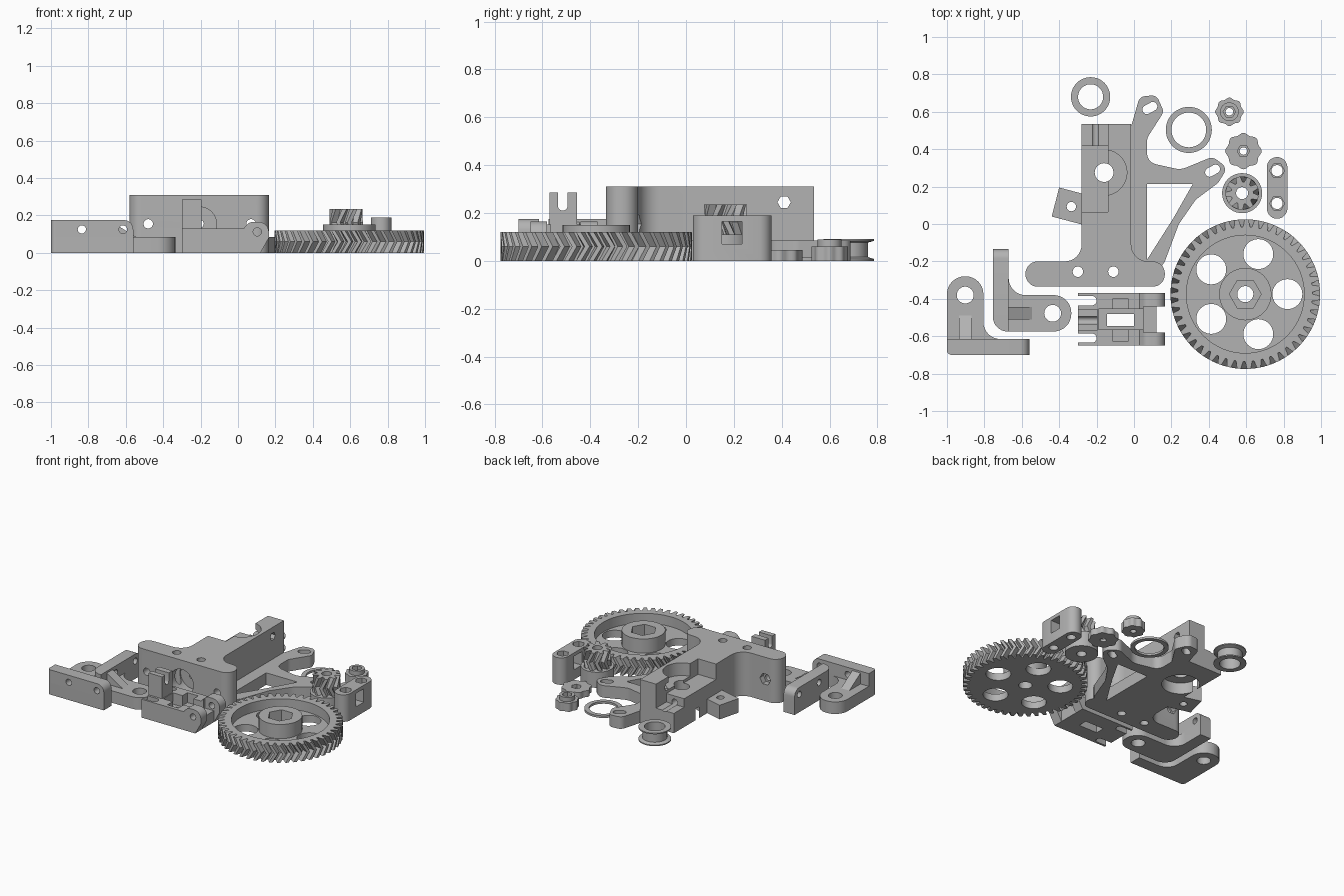
import bpy, bmesh, math
from mathutils import Vector

if "Cube" in bpy.data.objects:
    bpy.data.objects.remove(bpy.data.objects["Cube"])

grey = bpy.data.materials.new("plastic grey")
grey.use_nodes = True
grey.diffuse_color = (0.45, 0.45, 0.45, 1)
grey.node_tree.nodes["Principled BSDF"].inputs["Base Color"].default_value = (0.45, 0.45, 0.45, 1)


# ---- helpers ----
def finish_mesh(name, bm):
    bmesh.ops.recalc_face_normals(bm, faces=bm.faces)
    mesh = bpy.data.meshes.new(name)
    bm.to_mesh(mesh)
    bm.free()
    mesh.materials.append(grey)
    obj = bpy.data.objects.new(name, mesh)
    bpy.context.collection.objects.link(obj)
    return obj


def loft(name, rings, closed=False):
    """Skin a stack of equal point rings; cap the ends unless closed."""
    bm = bmesh.new()
    vs = [[bm.verts.new(p) for p in ring] for ring in rings]
    n = len(vs[0])
    pairs = list(zip(vs, vs[1:])) + ([(vs[-1], vs[0])] if closed else [])
    for a, b in pairs:
        for i in range(n):
            j = (i + 1) % n
            bm.faces.new((a[i], a[j], b[j], b[i]))
    if not closed:
        bm.faces.new(vs[0])
        bm.faces.new(vs[-1])
    return finish_mesh(name, bm)


def prism(name, pts, lo, hi, axis="z"):
    """Extrude an outline: z uses (x, y), y uses (x, z), x uses (y, z)."""
    place = {"z": lambda a, b, c: (a, b, c),
             "y": lambda a, b, c: (a, c, b),
             "x": lambda a, b, c: (c, a, b)}[axis]
    return loft(name, [[place(p[0], p[1], c) for p in pts] for c in (lo, hi)])


def circle(x, y, r, n=40, wave=0.0, lobes=0):
    out = []
    for i in range(n):
        t = 2 * math.pi * i / n
        q = r * (1 + wave * math.cos(lobes * t))
        out.append((x + q * math.cos(t), y + q * math.sin(t)))
    return out


def rect(x0, x1, y0, y1):
    return [(x0, y0), (x1, y0), (x1, y1), (x0, y1)]


def fillet(pts, steps=8):
    """Round each (x, y, radius) corner of an outline."""
    out = []
    for i, (x, y, r) in enumerate(pts):
        p = Vector((x, y))
        if r == 0:
            out.append((x, y))
            continue
        a = (Vector(pts[i - 1][:2]) - p).normalized()
        b = (Vector(pts[(i + 1) % len(pts)][:2]) - p).normalized()
        half = a.angle(b) / 2
        centre = p + (a + b).normalized() * r / math.sin(half)
        start = p + a * r / math.tan(half) - centre
        end = p + b * r / math.tan(half) - centre
        sweep = start.angle_signed(end)
        for k in range(steps + 1):
            t = -sweep * k / steps
            c, s = math.cos(t), math.sin(t)
            out.append((centre.x + start.x * c - start.y * s, centre.y + start.x * s + start.y * c))
    return out


def slot(x, y, half, r, angle):
    """Outline of a round-ended slot."""
    out = []
    for i in range(24):
        t = math.pi * (i + 0.5) / 12
        px, py = r * math.cos(t) + math.copysign(half, math.cos(t)), r * math.sin(t)
        out.append((x + px * math.cos(angle) - py * math.sin(angle),
                    y + px * math.sin(angle) + py * math.cos(angle)))
    return out


def combine(obj, tools, op="DIFFERENCE"):
    for tool in tools:
        mod = obj.modifiers.new("bool", "BOOLEAN")
        mod.operation, mod.solver, mod.object = op, "EXACT", tool
        bpy.context.view_layer.objects.active = obj
        bpy.ops.object.modifier_apply(modifier=mod.name)
        bpy.data.objects.remove(tool)


def cut(obj, pts, lo, hi, axis="z"):
    combine(obj, [prism("cutter", pts, lo, hi, axis)])


def add(obj, pts, lo, hi, axis="z"):
    combine(obj, [prism("extra", pts, lo, hi, axis)], "UNION")


def herringbone(name, x, y, root, tip, teeth, z0, z1, twist):
    rings = []
    for z, turn in ((z0, 0), ((z0 + z1) / 2, twist), (z1, 0)):
        ring = []
        for i in range(teeth):
            for f, r in ((0, root), (0.22, root), (0.42, tip), (0.8, tip)):
                t = 2 * math.pi * (i + f) / teeth + turn
                ring.append((x + r * math.cos(t), y + r * math.sin(t), z))
        rings.append(ring)
    return loft(name, rings)


def lathe(name, x, y, profile, n=48):
    return loft(name, [[(x + r * math.cos(2 * math.pi * i / n), y + r * math.sin(2 * math.pi * i / n), z)
                        for i in range(n)] for r, z in profile], closed=True)


# ---- large gear: recessed web, hub, five holes ----
gx, gy = 0.595, -0.375
gear = herringbone("large_gear", gx, gy, 0.36, 0.4, 47, 0, 0.12, 0.09)
cut(gear, circle(gx, gy, 0.315, 64), 0.05, 0.3)
add(gear, circle(gx, gy, 0.14), 0.02, 0.15)
cut(gear, circle(gx, gy, 0.085, 6), 0.07, 0.3)
cut(gear, circle(gx, gy, 0.043), -0.1, 0.3)
for k in range(5):
    t = 2 * math.pi * k / 5
    cut(gear, circle(gx + 0.225 * math.cos(t), gy + 0.225 * math.sin(t), 0.08), -0.1, 0.3)

# ---- small gear on its collar ----
px, py = 0.578, 0.165
pinion = herringbone("small_gear", px, py, 0.06, 0.09, 9, 0.09, 0.235, -0.4)
add(pinion, circle(px, py, 0.107), 0, 0.11)
cut(pinion, circle(px, py, 0.032), -0.1, 0.3)

# ---- nut block with a window ----
block = prism("nut_block", slot(0.765, 0.193, 0.11, 0.055, math.pi / 2), 0, 0.19)
for y in (0.285, 0.11):
    cut(block, circle(0.765, y, 0.03, 24), -0.1, 0.3)
    cut(block, circle(0.765, y, 0.04, 6), 0.14, 0.3)
cut(block, rect(0.15, 0.235, 0.07, 0.165), 0.6, 0.9, "x")

# ---- lobed knobs ----
for name, x, y, r, h, boss in (("tall_knob", 0.51, 0.6, 0.072, 0.06, 0.09),
                               ("flat_knob", 0.585, 0.39, 0.092, 0.045, 0)):
    knob = prism(name, circle(x, y, r, 64, 0.06, 8), 0, h)
    if boss:
        add(knob, circle(x, y, 0.05), 0.02, boss)
    cut(knob, circle(x, y, 0.033, 6), 0.02, 0.3)
    cut(knob, circle(x, y, 0.02, 20), -0.1, 0.3)

# ---- washer ring and flanged spool ----
lathe("washer_ring", 0.293, 0.503, [(0.093, 0), (0.123, 0), (0.123, 0.015), (0.093, 0.015)])
lathe("flanged_spool", -0.232, 0.68, [(0.067, 0), (0.105, 0), (0.105, 0.008), (0.08, 0.016),
                                     (0.08, 0.076), (0.105, 0.084), (0.105, 0.092), (0.067, 0.092)])

# ---- main body: mounting bar and trunk ----
body = prism("main_body", fillet([(-0.58, -0.335, 0.065), (0.165, -0.335, 0.065), (0.165, -0.2, 0.065),
                                  (-0.015, -0.2, 0.09), (-0.015, 0.535, 0), (-0.28, 0.535, 0),
                                  (-0.28, -0.2, 0.09), (-0.58, -0.2, 0.065)]), 0, 0.31)
# low motor plate with strut
plate = [(-0.1, -0.3, 0), (0.1, -0.3, 0), (0.165, -0.2, 0), (0.24, 0, 0), (0.33, 0.13, 0.1),
         (0.45, 0.22, 0.05), (0.5, 0.3, 0.04), (0.42, 0.36, 0.05), (0.25, 0.29, 0.1), (0.07, 0.33, 0.06),
         (0.07, 0.46, 0.06), (0.16, 0.6, 0.04), (0.12, 0.69, 0.04), (0.03, 0.68, 0.04),
         (-0.01, 0.54, 0), (-0.1, 0.3, 0)]
add(body, fillet(plate), 0, 0.085)
cut(body, [(0.07, -0.19), (0.21, 0.03), (0.315, 0.215), (0.07, 0.215)], -0.1, 0.12)
for x, y in ((0.085, 0.62), (0.42, 0.285)):
    cut(body, slot(x, y, 0.018, 0.024, 0.5), -0.1, 0.2)
# hinge lug on the side
add(body, [(-0.44, 0.04), (-0.25, -0.01), (-0.25, 0.155), (-0.4, 0.195)], 0, 0.1)
cut(body, circle(-0.335, 0.093, 0.025, 24), -0.1, 0.2)
# stepped recess, bearing seats and drive bore
cut(body, rect(-0.4, -0.14, 0.065, 0.6), 0.2, 0.4)
cut(body, rect(-0.4, -0.14, 0.42, 0.6), 0.14, 0.4)
cut(body, circle(-0.16, 0.275, 0.122, 48), 0.22, 0.4)
cut(body, circle(-0.16, 0.275, 0.122, 48), -0.1, 0.08)
cut(body, circle(-0.16, 0.275, 0.05), -0.1, 0.4)
# screw holes, nozzle socket and side bore
for x in (-0.3, -0.11):
    cut(body, circle(x, -0.255, 0.028, 24), -0.1, 0.4)
for x in (-0.48, 0.07):
    cut(body, circle(x, 0.155, 0.025, 24), -0.5, -0.1, "y")
    cut(body, circle(x, 0.155, 0.042, 6), -0.24, -0.1, "y")
cut(body, circle(-0.205, 0.155, 0.09), -0.4, -0.22, "y")
cut(body, circle(-0.205, 0.155, 0.022, 20), -0.3, 0.6, "y")
cut(body, circle(0.41, 0.245, 0.028, 6), -0.3, 0.1, "x")

# ---- idler: slotted box with hinge ears and a notched tab ----
idler = prism("idler", fillet([(-0.3, 0, 0), (0.12, 0, 0), (0.165, 0.08, 0), (0.165, 0.165, 0.055),
                               (0.06, 0.165, 0.045), (0.03, 0.13, 0), (-0.3, 0.13, 0)]),
              -0.65, -0.37, "y")
cut(idler, rect(0.12, 0.3, -0.58, -0.44), -0.1, 0.3)
cut(idler, rect(0.05, 0.3, -0.58, -0.44), 0.08, 0.3)
cut(idler, rect(-0.145, 0.0, -0.545, -0.48), -0.1, 0.3)
cut(idler, rect(-0.19, 0.05, -0.565, -0.455), 0.05, 0.3)
cut(idler, rect(-0.115, -0.03, -0.625, -0.4), 0.06, 0.3)
cut(idler, circle(0.103, 0.112, 0.022, 20), -0.8, -0.2, "y")
for y in (-0.61, -0.41):
    cut(idler, slot(-0.3, y, 0.075, 0.025, 0), -0.1, 0.3)
add(idler, rect(-0.3, -0.195, -0.57, -0.455), 0.05, 0.285)
cut(idler, slot(-0.515, 0.3, 0.07, 0.02, math.pi / 2), -0.4, -0.1, "x")


# ---- corner brackets: flat arm, upright wall and gusset ----
def bracket(name, ox, oy, corner, swap):
    obj = prism(name, fillet([(0, 0, corner), (0.44, 0, 0), (0.44, 0.085, 0), (0.195, 0.085, 0.09),
                              (0.195, 0.42, 0.095), (0, 0.42, 0.095)]), 0, 0.085)
    wall = fillet([(corner, 0, 0), (0.44, 0, 0), (0.44, 0.175, 0.05), (corner, 0.175, 0)])
    add(obj, wall, 0, 0.085, "y")
    add(obj, fillet([(0, 0, corner), (0.12, 0, 0), (0.12, 0.085, 0), (0, 0.085, 0)]), 0, 0.175)
    add(obj, [(0.05, 0.05), (0.21, 0.05), (0.21, 0.085), (0.08, 0.165), (0.05, 0.165)], 0.065, 0.13, "x")
    cut(obj, circle(0.0975, 0.32, 0.045), -0.1, 0.3)
    for u in (0.165, 0.385):
        cut(obj, circle(u, 0.125, 0.022, 20), -0.1, 0.3, "y")
    for v in obj.data.vertices:
        a, b, z = v.co
        v.co = (ox + b, oy + a, z) if swap else (ox + a, oy + b, z)
    if swap:
        obj.data.flip_normals()


bracket("outer_bracket", -1.0, -0.7, 0.025, False)
bracket("inner_bracket", -0.755, -0.575, 0.08, True)

# ---- smooth the round walls, keep edges crisp ----
for obj in bpy.context.scene.objects:
    obj.select_set(obj.type == "MESH")
bpy.context.view_layer.objects.active = body
bpy.ops.object.shade_smooth_by_angle(angle=math.radians(25))
